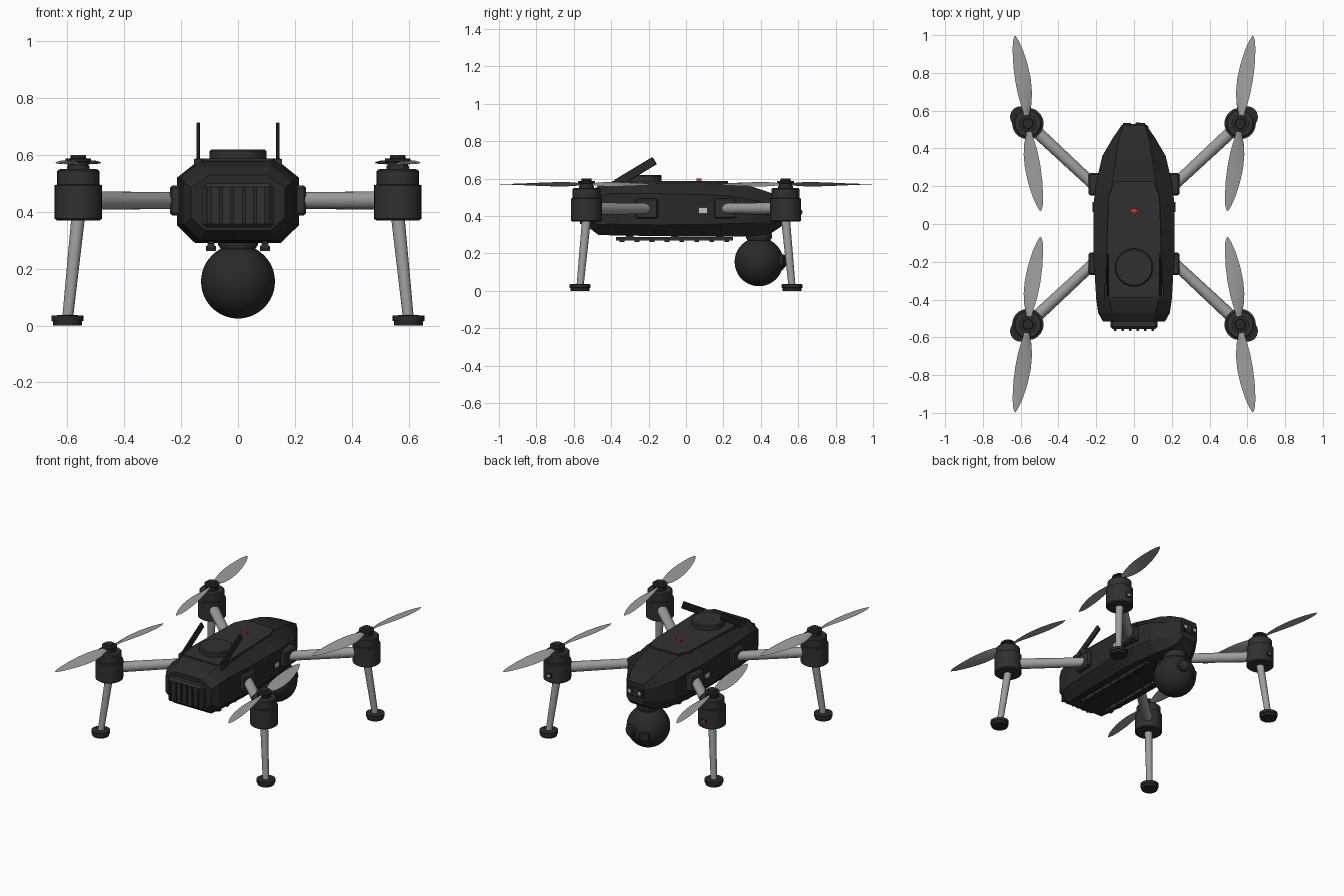
import bpy, bmesh, math
from mathutils import Vector, Matrix

if "Cube" in bpy.data.objects:
    bpy.data.objects.remove(bpy.data.objects["Cube"])


def mat(name, c):
    m = bpy.data.materials.new(name)
    m.diffuse_color = (*c, 1)
    m.use_nodes = True
    m.node_tree.nodes["Principled BSDF"].inputs["Base Color"].default_value = m.diffuse_color
    return m


BLACK = mat("matte black", (0.022, 0.022, 0.022))
DARK = mat("dark grey", (0.03, 0.03, 0.03))
GREY = mat("light grey", (0.34, 0.34, 0.34))
RED = mat("signal red", (0.62, 0.04, 0.025))
WHITE = mat("pale lens", (0.55, 0.55, 0.55))


def finish(name, bm, m, smooth=False):
    bmesh.ops.recalc_face_normals(bm, faces=bm.faces)
    me = bpy.data.meshes.new(name)
    bm.to_mesh(me)
    bm.free()
    me.materials.append(m)
    ob = bpy.data.objects.new(name, me)
    bpy.context.collection.objects.link(ob)
    if smooth:
        bpy.ops.object.select_all(action='DESELECT')
        ob.select_set(True)
        bpy.context.view_layer.objects.active = ob
        bpy.ops.object.shade_smooth_by_angle(angle=math.radians(35))
    return ob


def loft(name, rings, m, smooth=False):
    bm = bmesh.new()
    vs = [[bm.verts.new(p) for p in r] for r in rings]
    n = len(rings[0])
    for a, b in zip(vs, vs[1:]):
        for i in range(n):
            bm.faces.new((a[i], a[(i + 1) % n], b[(i + 1) % n], b[i]))
    bm.faces.new(vs[0])
    bm.faces.new(vs[-1])
    return finish(name, bm, m, smooth)


def box(name, c, s, m, rot=None, bevel=0):
    bm = bmesh.new()
    bmesh.ops.create_cube(bm, size=1)
    bmesh.ops.scale(bm, vec=s, verts=bm.verts)
    if bevel:
        bmesh.ops.bevel(bm, geom=bm.edges[:], offset=bevel, segments=1, affect='EDGES')
    M = Matrix.Translation(c) @ (rot or Matrix.Identity(4))
    bmesh.ops.transform(bm, matrix=M, verts=bm.verts)
    return finish(name, bm, m)


def tube(name, base, axis, prof, m, n=32):
    """Turned part: prof is (radius, distance along axis)."""
    axis = Vector(axis).normalized()
    q = axis.to_track_quat('Z', 'Y')
    rings = [[Vector(base) + q @ Vector((r * math.cos(2 * math.pi * i / n),
                                         r * math.sin(2 * math.pi * i / n), h))
              for i in range(n)] for r, h in prof]
    return loft(name, rings, m, True)


# Faceted hull: y, half width, bottom, top, flat top half width, chamfer
hull = [(-0.515, 0.165, 0.335, 0.53, 0.10, 0.045), (-0.47, 0.19, 0.30, 0.56, 0.115, 0.055),
        (-0.40, 0.20, 0.297, 0.58, 0.13, 0.06), (-0.15, 0.215, 0.293, 0.58, 0.14, 0.06),
        (0.10, 0.215, 0.29, 0.58, 0.135, 0.065), (0.22, 0.20, 0.29, 0.578, 0.115, 0.07),
        (0.36, 0.168, 0.292, 0.555, 0.095, 0.07), (0.45, 0.115, 0.305, 0.525, 0.08, 0.06),
        (0.525, 0.065, 0.355, 0.49, 0.055, 0.03)]
rings = []
for y, w, b, t, tw, c in hull:
    half = [(w * 0.7, b), (w, b + c), (w, t - c), (tw, t)]
    rings.append([(x, y, z) for x, z in half] + [(-x, y, z) for x, z in reversed(half)])
loft("body_hull", rings, BLACK)

# Raised deck on the top
deck = [(0.10, 0.225), (0.135, 0.15), (0.15, -0.33), (0.12, -0.39)]
outline = deck + [(-x, y) for x, y in reversed(deck)]
loft("top_deck", [[(x, y, z) for x, y in outline] for z in (0.57, 0.588)], DARK)
tube("satnav_puck", (0, -0.23, 0.58), (0, 0, 1),
     [(0.10, 0), (0.10, 0.034), (0.094, 0.04)], DARK, 48)
box("top_beacon", (0, 0.07, 0.594), (0.042, 0.012, 0.016), RED)
box("top_beacon_bar", (0, 0.07, 0.593), (0.026, 0.026, 0.014), RED)

# Rear battery with cooling ribs
box("battery_cover", (0, -0.525, 0.423), (0.25, 0.06, 0.155), DARK, bevel=0.012)
for i in range(6):
    box("battery_rib", (-0.1 + i * 0.04, -0.558, 0.423), (0.013, 0.016, 0.13), BLACK)

# Nose sensors
box("nose_plate", (0, 0.522, 0.428), (0.12, 0.014, 0.06), DARK, bevel=0.004)
for s in (-1, 1):
    tube("nose_sensor_rim", (s * 0.036, 0.52, 0.43), (0, 1, 0), [(0.021, 0), (0.021, 0.014)], BLACK, 20)
    tube("nose_sensor", (s * 0.036, 0.526, 0.43), (0, 1, 0), [(0.011, 0), (0.011, 0.01)], WHITE, 20)
    # Side windows
    box("side_window_frame", (s * 0.214, 0.09, 0.43), (0.01, 0.055, 0.04), DARK)
    box("side_window", (s * 0.218, 0.09, 0.43), (0.006, 0.042, 0.028), WHITE)
    # Flat angled antennas
    rot = Matrix.Rotation(math.radians(31), 4, 'X')
    box("antenna", (s * 0.14, -0.27, 0.635), (0.013, 0.24, 0.045), BLACK, rot, 0.003)
    box("antenna_base", (s * 0.14, -0.36, 0.572), (0.03, 0.07, 0.03), DARK)
    # Belly rails with studs
    box("belly_rail", (s * 0.095, -0.062, 0.279), (0.024, 0.625, 0.02), DARK)
    for i in range(8):
        box("rail_stud", (s * 0.095, -0.342 + i * 0.08, 0.271), (0.034, 0.025, 0.018), BLACK)
    for y in (-0.3, -0.06, 0.18):
        box("rail_mount", (s * 0.095, y, 0.29), (0.02, 0.04, 0.02), BLACK)

# Camera ball
tube("gimbal_neck", (0, 0.39, 0.262), (0, 0, 1), [(0.055, 0), (0.07, 0.022), (0.07, 0.045)], DARK)
bm = bmesh.new()
bmesh.ops.create_uvsphere(bm, u_segments=48, v_segments=24, radius=0.13)
bmesh.ops.translate(bm, vec=(0, 0.39, 0.155), verts=bm.verts)
finish("gimbal_ball", bm, BLACK, True)
center = Vector((0, 0.39, 0.155))
d = Vector((0.3, 0.93, 0.03)).normalized()
tube("round_lens", center, d, [(0.036, 0.1), (0.036, 0.142), (0.03, 0.146)], BLACK)
tube("round_lens_glass", center, d, [(0.024, 0.14), (0.024, 0.148)], DARK)
d = Vector((-0.4, 0.9, -0.12)).normalized()
box("square_lens", center + d * 0.115, (0.06, 0.055, 0.04), DARK,
    d.to_track_quat('Z', 'Y').to_matrix().to_4x4(), 0.004)

# Propeller blade stations: radius, chord, centre offset, pitch in degrees
STATIONS = [(0.02, 0.026, 0, 28), (0.06, 0.038, -0.002, 26), (0.10, 0.06, -0.006, 22),
            (0.16, 0.079, -0.008, 17), (0.23, 0.085, -0.008, 13), (0.31, 0.077, -0.006, 9),
            (0.39, 0.055, -0.003, 6), (0.44, 0.032, 0, 5), (0.468, 0.006, 0, 4)]
SECTION = [(-0.5, 0), (-0.2, 0.5), (0.2, 0.45), (0.5, 0), (0.2, -0.3), (-0.2, -0.3)]


def blade(name, cx, cy, sx, sy, flip):
    a = math.atan2(0.068, 0.465)
    u = Vector((math.sin(a), math.cos(a), 0)) * flip
    v = Vector((math.cos(a), -math.sin(a), 0)) * flip
    rings = []
    for r, c, off, p in STATIONS:
        p, th, ring = math.radians(p), 0.008 * (1 - r * 1.4), []
        for k, h in SECTION:
            w = k * c * math.cos(p) - h * th * math.sin(p) + off
            q = u * r + v * w
            ring.append((cx + sx * q.x, cy + sy * q.y, 0.57 + k * c * math.sin(p) + h * th))
        rings.append(ring)
    loft(name, rings, GREY, True)


# Four corners: bracket, arm, motor, propeller, leg, foot
for sx in (-1, 1):
    for sy in (-1, 1):
        cx, cy = sx * 0.562, sy * 0.532
        n = ("right" if sx > 0 else "left") + ("_nose" if sy > 0 else "_tail")
        box(n + "_arm_bracket", (sx * 0.205, sy * 0.21, 0.44), (0.07, 0.12, 0.105), DARK, bevel=0.008)
        root = Vector((sx * 0.20, sy * 0.195, 0.44))
        axis = Vector((cx, cy, 0.44)) - root
        L = axis.length
        tube(n + "_arm", root, axis, [(0.029, 0), (0.033, L)], GREY, 24)
        tube(n + "_motor", (cx, cy, 0.37), (0, 0, 1),
             [(0.076, 0), (0.083, 0.006), (0.083, 0.124), (0.074, 0.126), (0.074, 0.174),
              (0.068, 0.18), (0.04, 0.181), (0.04, 0.192)], DARK, 40)
        tube(n + "_propeller_hub", (cx, cy, 0.555), (0, 0, 1),
             [(0.036, 0), (0.036, 0.02), (0.045, 0.022), (0.045, 0.032), (0.028, 0.034),
              (0.026, 0.045)], BLACK, 28)
        blade(n + "_outer_blade", cx, cy, sx, sy, 1)
        blade(n + "_inner_blade", cx, cy, sx, sy, -1)
        top, end = Vector((cx, cy, 0.385)), Vector((sx * 0.6, sy * 0.567, 0.02))
        tube(n + "_leg", top, end - top, [(0.024, 0), (0.019, (end - top).length)], GREY, 20)
        tube(n + "_foot", (sx * 0.6, sy * 0.567, 0), (0, 0, 1),
             [(0.05, 0), (0.052, 0.016), (0.056, 0.017), (0.056, 0.035), (0.03, 0.037)], BLACK, 28)
        if sy > 0:
            box(n + "_light_mount", (cx, cy + 0.082, 0.42), (0.034, 0.012, 0.024), BLACK)
            box(n + "_position_light", (cx, cy + 0.087, 0.42), (0.024, 0.008, 0.014),
                RED if sx < 0 else WHITE)
